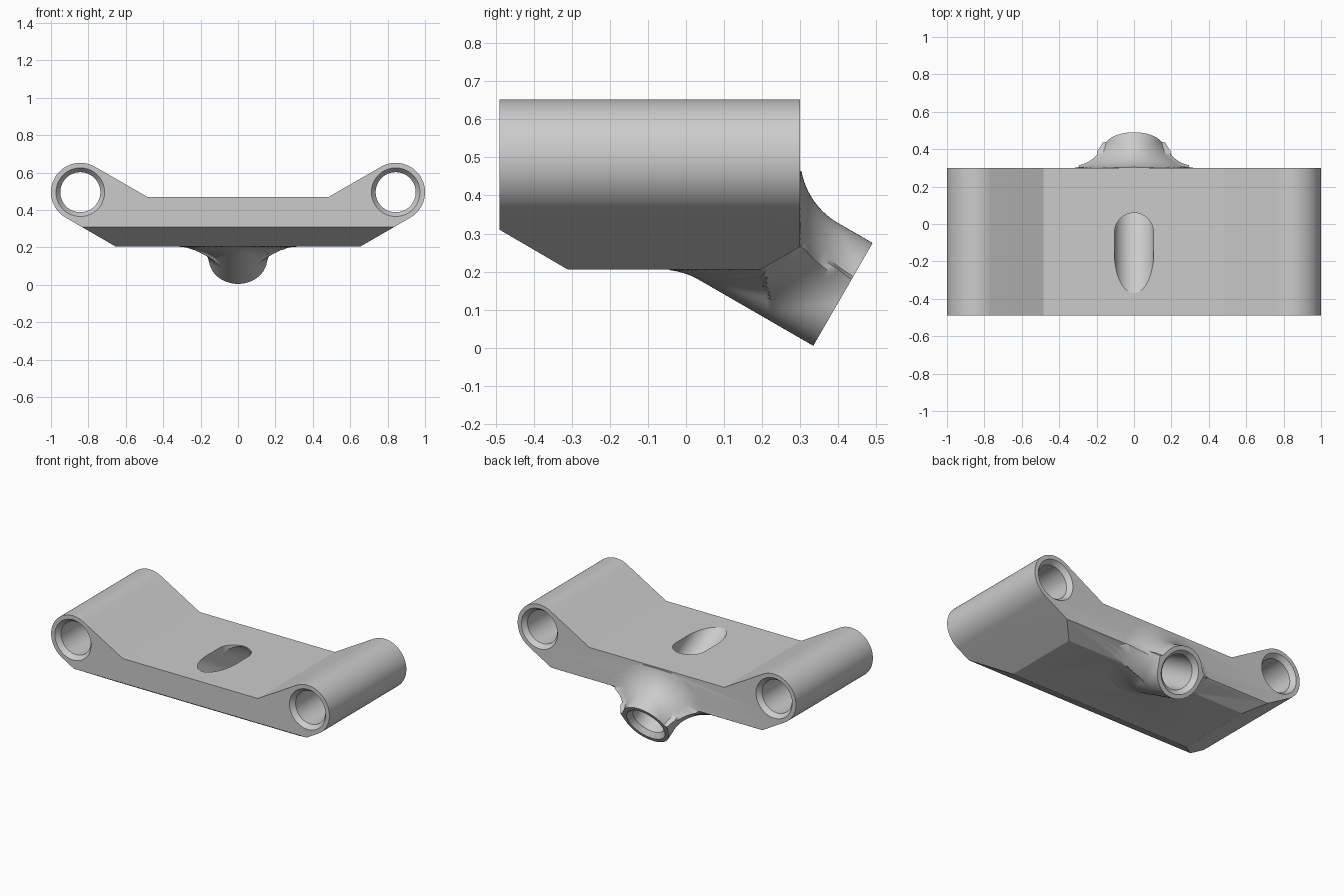
import bpy
import bmesh
from math import sin, cos, pi, radians, sqrt
from mathutils import Vector

cube = bpy.data.objects.get("Cube")
if cube:
    bpy.data.objects.remove(cube, do_unlink=True)

# Material
grey = bpy.data.materials.new("plain grey")
grey.use_nodes = True
COLOUR = (0.6, 0.6, 0.6, 1)
grey.diffuse_color = COLOUR
grey.node_tree.nodes["Principled BSDF"].inputs["Base Color"].default_value = COLOUR

# Main dimensions
FRONT, BACK = -0.49, 0.30
BOTTOM, TOP = 0.205, 0.47
EYE_X, EYE_Z, EYE_R = 0.843, 0.495, 0.157
BORE, MOUTH = 0.107, 0.13
TIP = Vector((0, 0.4125, 0.14))
AXIS = Vector((0, cos(pi / 6), -sin(pi / 6)))
UP = Vector((0, sin(pi / 6), cos(pi / 6)))
SIDE = Vector((1, 0, 0))
R, FILLET = 0.156, 0.2


def loft(name, rings):
    """Closed solid through a list of equal-length rings."""
    bm = bmesh.new()
    rows = [[bm.verts.new(p) for p in ring] for ring in rings]
    n = len(rows[0])
    for a, b in zip(rows, rows[1:]):
        for i in range(n):
            j = (i + 1) % n
            bm.faces.new((a[i], a[j], b[j], b[i]))
    bm.faces.new(rows[0])
    bm.faces.new(rows[-1][::-1])
    bmesh.ops.recalc_face_normals(bm, faces=bm.faces)
    mesh = bpy.data.meshes.new(name)
    bm.to_mesh(mesh)
    bm.free()
    obj = bpy.data.objects.new(name, mesh)
    bpy.context.collection.objects.link(obj)
    mesh.materials.append(grey)
    return obj


def turned(name, origin, axis, u, v, stations, n=64):
    """Solid of revolution from (distance, radius) stations."""
    return loft(name, [[origin + axis * t + (u * cos(2 * pi * i / n) + v * sin(2 * pi * i / n)) * r
                        for i in range(n)] for t, r in stations])


def combine(target, tool, operation):
    bpy.context.view_layer.objects.active = target
    mod = target.modifiers.new(operation, "BOOLEAN")
    mod.operation, mod.object, mod.solver = operation, tool, "EXACT"
    bpy.ops.object.modifier_apply(modifier=mod.name)
    bpy.data.objects.remove(tool, do_unlink=True)


# Plate with a rounded eye at each side
half = [(0.655, BOTTOM)]
for i in range(33):
    a = radians(-60 + 180 * i / 32)
    half.append((EYE_X + EYE_R * cos(a), EYE_Z + EYE_R * sin(a)))
half.append((0.485, TOP))
outline = half + [(-x, z) for x, z in reversed(half)]
body = loft("bracket_body", [[(x, y, z) for x, z in outline] for y in (FRONT, BACK)])

# Sloped lower edges, front and back
for y0, z0, y1 in ((FRONT, 0.31, -0.31), (BACK, 0.265, 0.195)):
    dy, dz = y1 - y0, BOTTOM - z0
    section = [(y0 - dy, z0 - dz), (y1 + dy, BOTTOM + dz), (y0 - dy, BOTTOM + dz)]
    combine(body, loft("edge_cutter", [[(x, y, z) for y, z in section] for x in (-1.2, 1.2)]),
            "DIFFERENCE")

# Slanted boss, blended into the plate by a rolling fillet
PLANES = [(Vector((0, 1, 0)), Vector((0, BACK, 0))),
          (Vector((0, 0.5, -cos(pi / 6))), Vector((0, BACK, 0.265))),
          (Vector((0, 0, -1)), Vector((0, 0, BOTTOM)))]


def wall(p):
    return max(((n.dot(p - q), n) for n, q in PLANES), key=lambda w: w[0])


def filled(base, u, r):
    b, n = wall(base + u * r)
    c = u.dot(n)
    if b < 0:
        return not (b < -0.02 and c < 0)
    e, f = FILLET - r + R, FILLET - b
    if e - c * f <= 0 or f - c * e <= 0:
        return False
    return e * e + f * f - 2 * c * e * f > FILLET ** 2 * (1 - c * c)


def boss_radius(base, u):
    r, step = R, 0.005
    while r < R + FILLET and filled(base, u, r):
        r += step
    if r > R:
        lo = r - step
        for _ in range(8):
            mid = (lo + r) / 2
            lo, r = (mid, r) if filled(base, u, mid) else (lo, mid)
        if wall(base + u * r)[0] < 0.001:
            r -= 0.004
    if u.z > 0.01:
        r = min(r, (TOP - 0.006 - base.z) / u.z)
    return r


rings = []
COUNT, STEPS = 72, 80
for k in range(STEPS + 1):
    base = TIP + AXIS * (-0.5 + 0.5 * k / STEPS)
    ring = []
    for i in range(COUNT):
        a = 2 * pi * i / COUNT
        u = SIDE * cos(a) + UP * sin(a)
        ring.append(base + u * boss_radius(base, u))
    rings.append(ring)
combine(body, loft("boss", rings), "UNION")

# Countersunk bores through both eyes
length, sink = BACK - FRONT, 0.03
for s in (-1, 1):
    bore = turned("eye_bore", Vector((s * EYE_X, FRONT, EYE_Z)), Vector((0, 1, 0)), SIDE,
                  Vector((0, 0, 1)),
                  [(-sink, MOUTH), (0, MOUTH), (sink, BORE), (length - sink, BORE),
                   (length, MOUTH), (length + sink, MOUTH)])
    combine(body, bore, "DIFFERENCE")

# Slanted bore through the boss, opening in the top
bore = turned("boss_bore", TIP, AXIS, SIDE, UP,
              [(-0.95, 0.105), (-sink, 0.105), (0, MOUTH), (sink, MOUTH)])
combine(body, bore, "DIFFERENCE")

# Upright rounded relief at the rear of the top opening
relief = []
for i in range(41):
    a = pi * i / 40
    relief.append((0.104 * cos(a), -0.045 + 0.104 * sin(a)))
relief += [(-0.104, -0.155), (0.104, -0.155)]
slope = AXIS.z / AXIS.y
combine(body, loft("relief_cutter", [
    [(x, y, TIP.z + (y - TIP.y) * slope) for x, y in relief],
    [(x, y, 0.7) for x, y in relief]]), "DIFFERENCE")

# Smooth curved faces, keep edges crisp
bpy.ops.object.select_all(action="DESELECT")
body.select_set(True)
bpy.context.view_layer.objects.active = body
bpy.ops.object.shade_smooth_by_angle(angle=radians(22))
